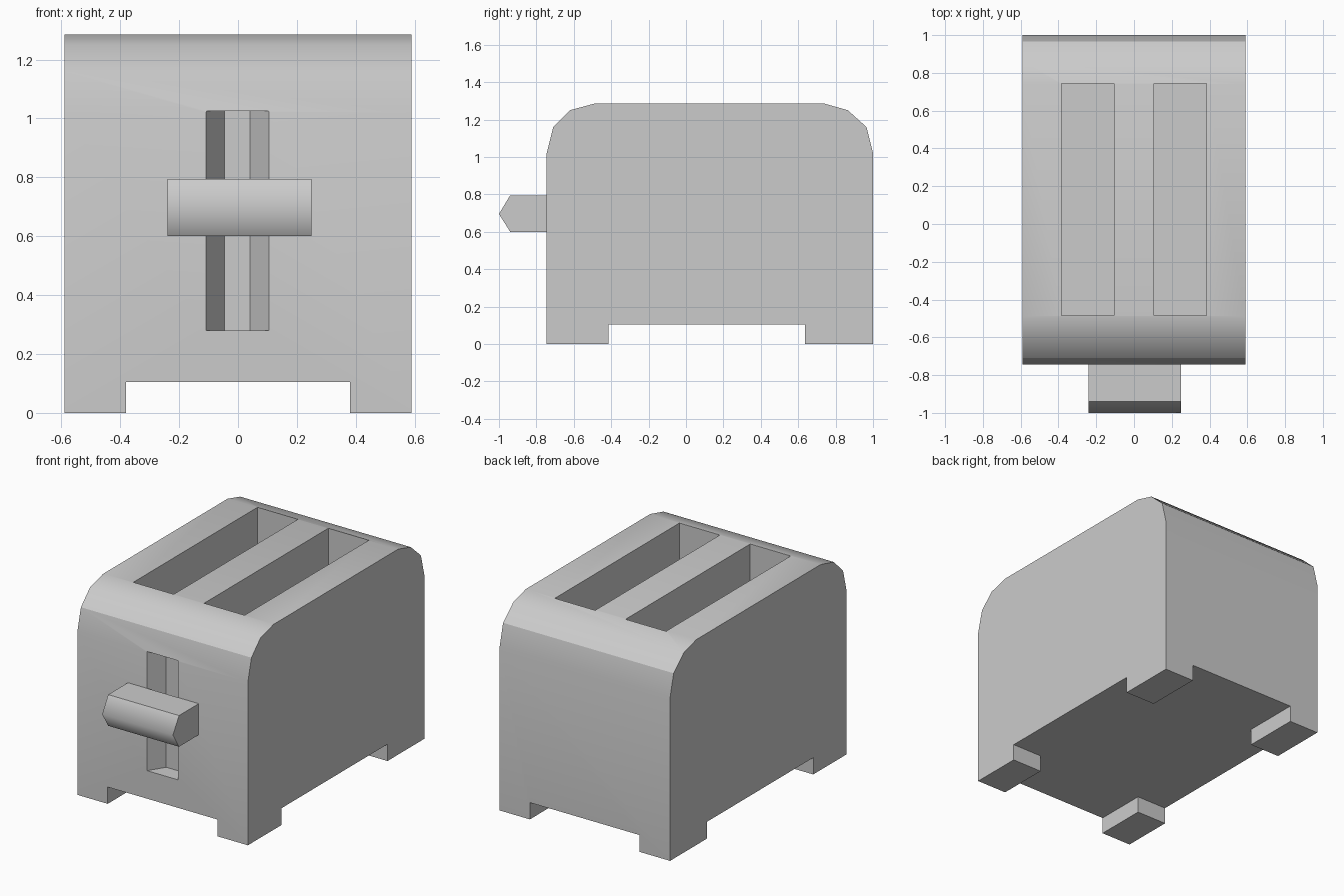
import bpy, bmesh
from math import radians

if "Cube" in bpy.data.objects:
    bpy.data.objects.remove(bpy.data.objects["Cube"])


def prism(name, pts, place, lo, hi):
    """Extrude a 2D outline between lo and hi; place maps (a, b, t) to xyz."""
    bm = bmesh.new()
    rings = [[bm.verts.new(place(a, b, t)) for a, b in pts] for t in (lo, hi)]
    bm.faces.new(rings[0])
    bm.faces.new(rings[1])
    n = len(pts)
    for i in range(n):
        j = (i + 1) % n
        bm.faces.new((rings[0][i], rings[0][j], rings[1][j], rings[1][i]))
    bmesh.ops.recalc_face_normals(bm, faces=bm.faces)
    mesh = bpy.data.meshes.new(name)
    bm.to_mesh(mesh)
    bm.free()
    ob = bpy.data.objects.new(name, mesh)
    bpy.context.collection.objects.link(ob)
    return ob


def along_x(a, b, t):
    return (t, a, b)


def along_z(a, b, t):
    return (a, b, t)


def box(name, x0, x1, y0, y1, z0, z1):
    return prism(name, [(x0, y0), (x1, y0), (x1, y1), (x0, y1)], along_z, z0, z1)


def select(ob):
    bpy.ops.object.select_all(action='DESELECT')
    ob.select_set(True)
    bpy.context.view_layer.objects.active = ob


def cut(ob, cutter):
    cutter.hide_render = True
    mod = ob.modifiers.new("cut", 'BOOLEAN')
    mod.operation = 'DIFFERENCE'
    mod.solver = 'EXACT'
    mod.object = cutter
    select(ob)
    bpy.ops.object.modifier_apply(modifier=mod.name)
    bpy.data.objects.remove(cutter, do_unlink=True)


# Body shell: side outline with faceted top corners
outline = [(-0.745, 0), (1.0, 0), (1.0, 1.02), (0.965, 1.16), (0.865, 1.25),
           (0.74, 1.285), (-0.49, 1.285), (-0.62, 1.25), (-0.71, 1.16), (-0.745, 1.02)]
body = prism("toaster_body", outline, along_x, -0.59, 0.59)

# Underside channels leave four corner feet
cut(body, box("channel_y", -0.38, 0.38, -2, 2, -0.5, 0.105))
cut(body, box("channel_x", -2, 2, -0.415, 0.635, -0.5, 0.105))

# Two bread slots
for s in (-1, 1):
    cut(body, box("slot_cutter", s * 0.245 - 0.14, s * 0.245 + 0.14,
                  -0.485, 0.745, 0.3, 1.5))

# Tapered groove for the lever
groove = [(-0.108, -0.9), (0.105, -0.9), (0.105, -0.745),
          (0.04, -0.645), (-0.045, -0.645), (-0.108, -0.745)]
cut(body, prism("groove_cutter", groove, along_z, 0.28, 1.025))

select(body)
bpy.ops.object.shade_smooth_by_angle(angle=radians(30))

# Lever with a pointed front; only the two nose faces are smooth
lever = prism("lever", [(-0.745, 0.6), (-0.745, 0.795), (-0.94, 0.795),
                        (-1.0, 0.695), (-0.94, 0.6)], along_x, -0.24, 0.25)
for p in lever.data.polygons:
    p.use_smooth = p.normal.y < -0.5
